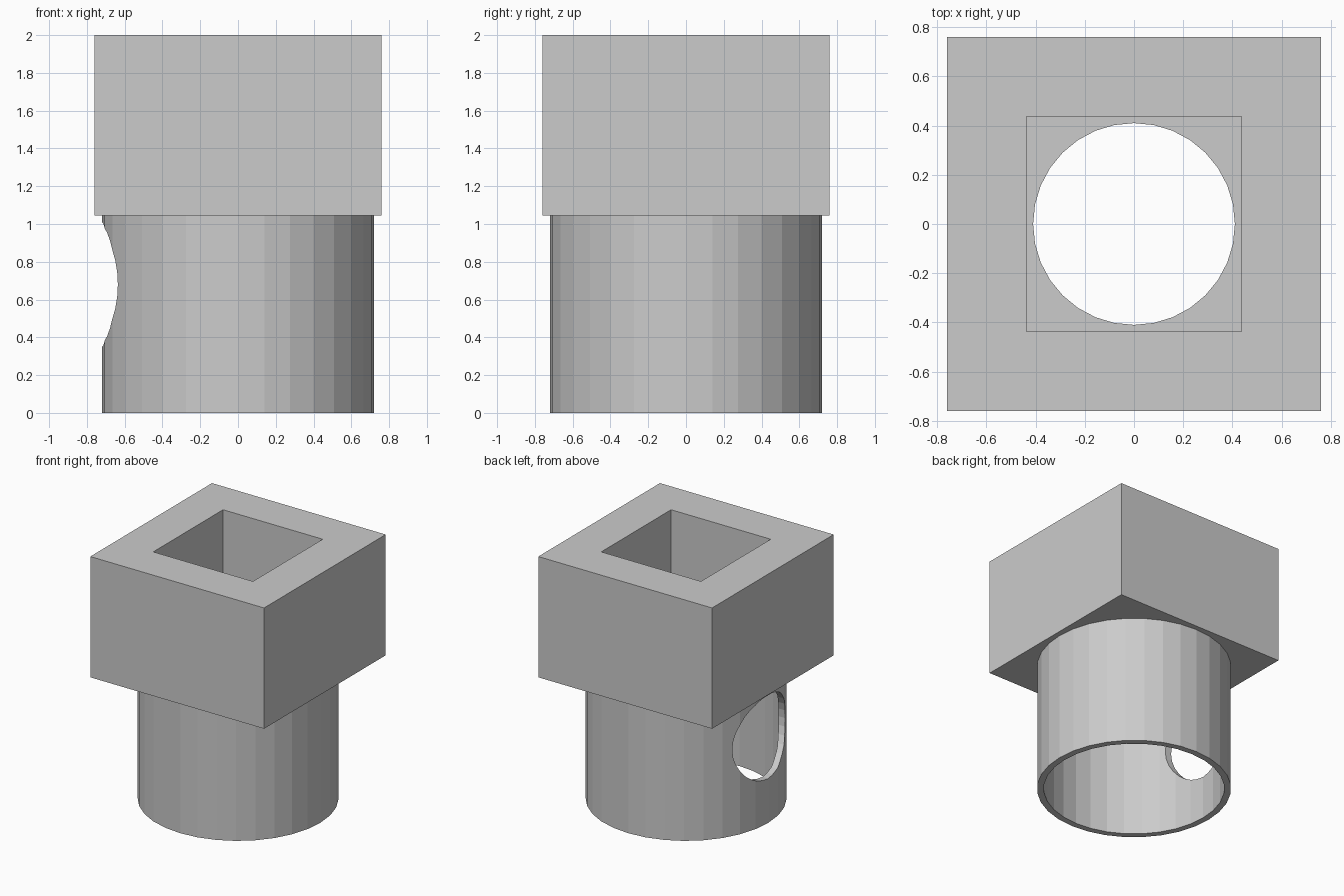
import bpy
from math import pi

if "Cube" in bpy.data.objects:
    bpy.data.objects.remove(bpy.data.objects["Cube"])


def cylinder(name, r, z0, z1):
    bpy.ops.mesh.primitive_cylinder_add(vertices=32, radius=r, depth=z1 - z0,
                                        location=(0, 0, (z0 + z1) / 2))
    ob = bpy.context.object
    ob.name = name
    return ob


def box(name, half, z0, z1):
    bpy.ops.mesh.primitive_cube_add(size=1, location=(0, 0, (z0 + z1) / 2))
    ob = bpy.context.object
    ob.name = name
    ob.scale = (2 * half, 2 * half, z1 - z0)
    bpy.ops.object.transform_apply(location=False, rotation=False, scale=True)
    return ob


def boolean(target, tool, operation):
    mod = target.modifiers.new(operation.lower(), 'BOOLEAN')
    mod.operation = operation
    mod.solver = 'EXACT'
    mod.object = tool
    bpy.context.view_layer.objects.active = target
    bpy.ops.object.modifier_apply(modifier=mod.name)
    bpy.data.objects.remove(tool, do_unlink=True)


BLOCK_Z = 1.045   # underside of the square block
FLOOR_Z = 1.10    # floor of the square socket

# Square head joined to the round collar
body = box("pipe_adapter", 0.76, BLOCK_Z, 2.0)
boolean(body, cylinder("collar", 0.72, 0.0, BLOCK_Z + 0.02), 'UNION')

# Collar bore, square socket and the round passage between them
boolean(body, cylinder("bore", 0.67, -0.2, BLOCK_Z), 'DIFFERENCE')
boolean(body, box("socket", 0.436, FLOOR_Z, 2.2), 'DIFFERENCE')
boolean(body, cylinder("passage", 0.41, 0.9, 1.3), 'DIFFERENCE')

# Round side hole through the left wall only
side = cylinder("side_hole", 0.33, -0.3, 0.3)
side.rotation_euler = (0, pi / 2, 0)
side.location = (-0.7, 0, 0.68)
boolean(body, side, 'DIFFERENCE')
